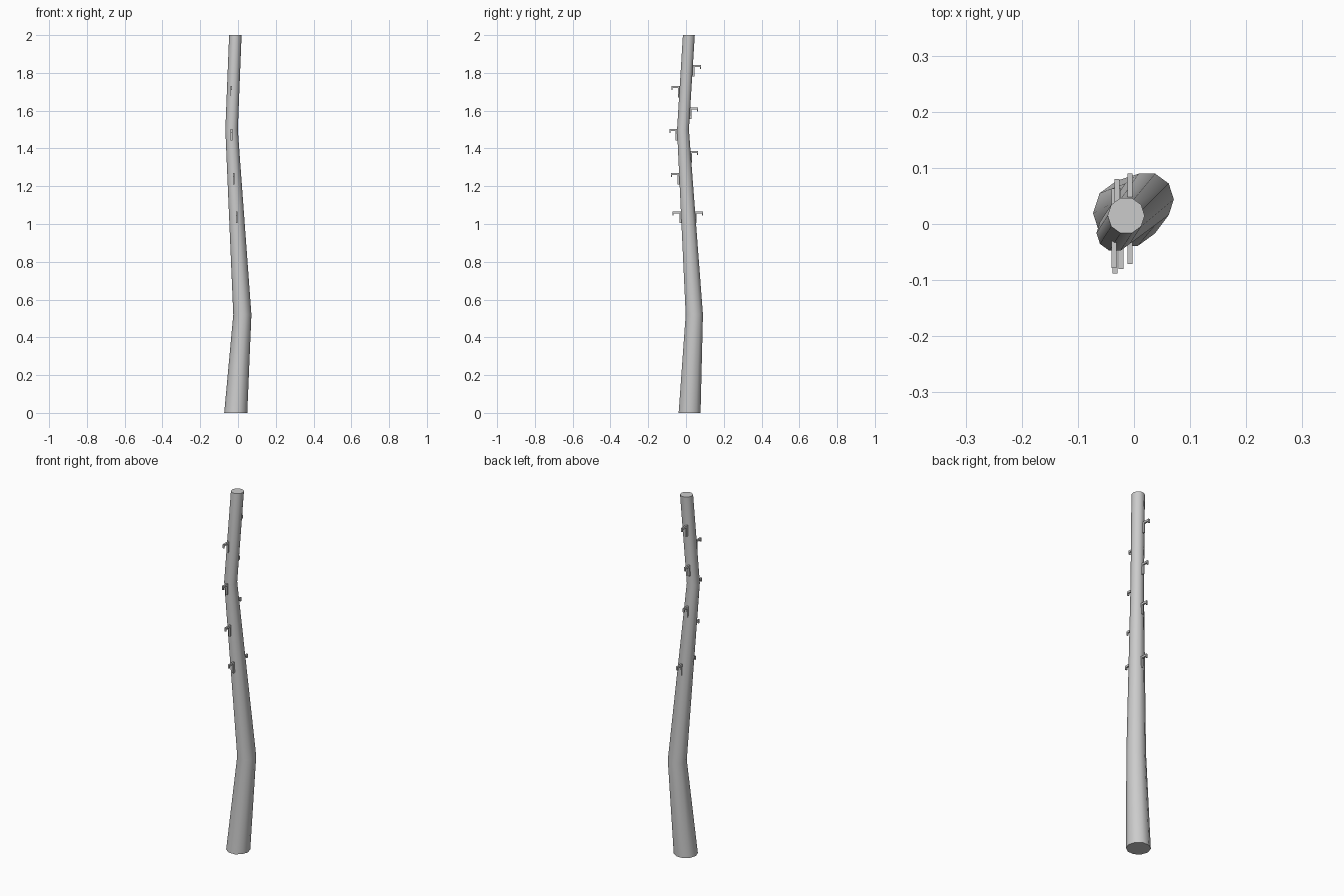
import bpy, bmesh, math

if "Cube" in bpy.data.objects:
    bpy.data.objects.remove(bpy.data.objects["Cube"])

# Trunk rings: centre x, centre y, height, radius
RINGS = [(-0.012, 0.019, 0.0, 0.061), (0.023, 0.044, 0.52, 0.048),
         (-0.034, -0.016, 1.5, 0.033), (-0.014, 0.015, 2.0, 0.033)]
SIDES = 10


def make_object(name, bm):
    bmesh.ops.recalc_face_normals(bm, faces=bm.faces[:])
    mesh = bpy.data.meshes.new(name)
    bm.to_mesh(mesh)
    bm.free()
    obj = bpy.data.objects.new(name, mesh)
    bpy.context.collection.objects.link(obj)
    return obj


def trunk_at(z):
    for a, b in zip(RINGS, RINGS[1:]):
        if z <= b[2]:
            t = (z - a[2]) / (b[2] - a[2])
            return [p + (q - p) * t for p, q in zip(a, b)]


# Crooked tapering pole
bm = bmesh.new()
loops = []
for cx, cy, z, r in RINGS:
    loops.append([bm.verts.new((cx + r * math.cos(i * math.tau / SIDES),
                                cy + r * math.sin(i * math.tau / SIDES), z))
                  for i in range(SIDES)])
for low, high in zip(loops, loops[1:]):
    for i in range(SIDES):
        j = (i + 1) % SIDES
        bm.faces.new((low[i], low[j], high[j], high[i]))
bm.faces.new(loops[0][::-1])
bm.faces.new(loops[-1])
pole = make_object("pole", bm)
bpy.context.view_layer.objects.active = pole
pole.select_set(True)
bpy.ops.object.shade_smooth_by_angle(angle=math.radians(40))


# Climbing peg: bracket profile (plate, bar, small lip) extruded across x
def peg(name, x, tip, z, width=0.009):
    s = 1 if tip > 0 else -1
    _, cy, _, r = trunk_at(z)
    root = cy + s * r * 0.85
    plate = cy + s * (r * 0.95 + 0.008)
    lip = tip - s * 0.006
    top, under = z + 0.006, z - 0.005
    profile = [(root, top), (tip, top), (tip, z - 0.015), (lip, z - 0.015),
               (lip, under), (plate, under), (plate, z - 0.055), (root, z - 0.055)]
    bm = bmesh.new()
    face = bm.faces.new([bm.verts.new((x - width / 2, y, h)) for y, h in profile])
    ext = bmesh.ops.extrude_face_region(bm, geom=[face])
    verts = [v for v in ext["geom"] if isinstance(v, bmesh.types.BMVert)]
    bmesh.ops.translate(bm, verts=verts, vec=(width, 0, 0))
    make_object(name, bm)


FRONT = [(-0.007, -0.071, 1.06), (-0.023, -0.080, 1.265),
         (-0.034, -0.088, 1.497), (-0.036, -0.078, 1.725)]
BACK = [(-0.007, 0.090, 1.06), (-0.029, 0.064, 1.38),
        (-0.036, 0.063, 1.61), (-0.030, 0.080, 1.835)]
for side, pegs in (("front", FRONT), ("back", BACK)):
    for n, (x, tip, z) in enumerate(pegs, 1):
        peg(f"{side}_peg_{n}", x, tip, z)
